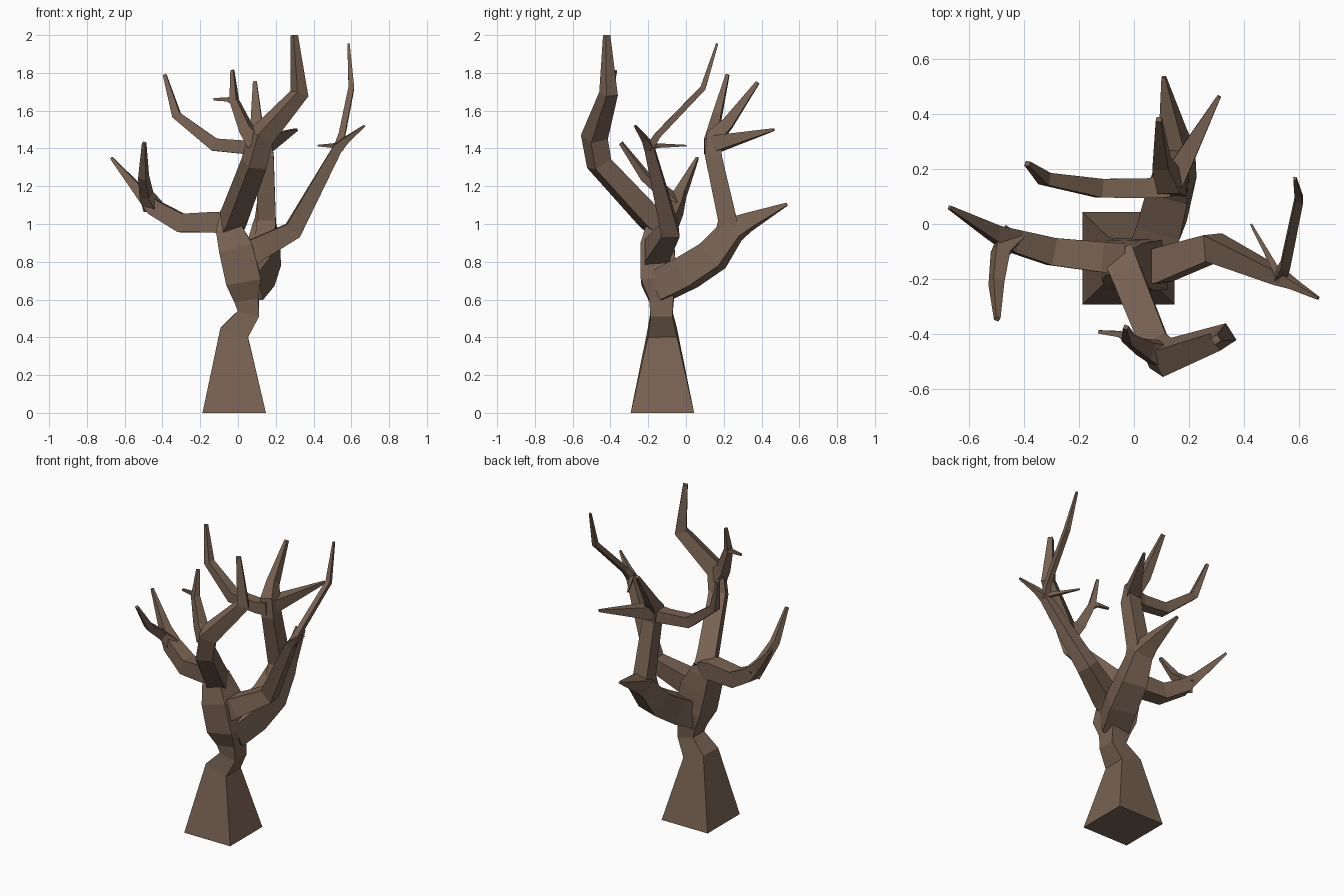
import bpy, bmesh
from mathutils import Vector

bark = bpy.data.materials.new("brown bark")
bark.diffuse_color = (0.188, 0.122, 0.084, 1)


def limb(name, *pts):
    """Tapered square tube through (x, y, z, half_width) points."""
    p = [Vector(q[:3]) for q in pts]
    seg = [(b - a).normalized() for a, b in zip(p, p[1:])]
    dirs = [seg[0]] + [(a + b).normalized() for a, b in zip(seg, seg[1:])] + [seg[-1]]
    ref = Vector((1, 0, 0)) if abs(dirs[0].z) > 0.8 else Vector((0, 0, 1))
    u = (ref - dirs[0] * ref.dot(dirs[0])).normalized()
    bm = bmesh.new()
    rings = []
    for i, d in enumerate(dirs):
        if i:
            u = dirs[i - 1].rotation_difference(d) @ u
        v = d.cross(u)
        r = pts[i][3]
        rings.append([bm.verts.new(p[i] + (u * a + v * b) * r)
                      for a, b in ((-1, -1), (1, -1), (1, 1), (-1, 1))])
    for a, b in zip(rings, rings[1:]):
        for k in range(4):
            n = (k + 1) % 4
            bm.faces.new((a[k], a[n], b[n], b[k]))
    bm.faces.new(rings[0][::-1])
    bm.faces.new(rings[-1])
    bmesh.ops.recalc_face_normals(bm, faces=bm.faces)
    me = bpy.data.meshes.new(name)
    bm.to_mesh(me)
    bm.free()
    me.materials.append(bark)
    ob = bpy.data.objects.new(name, me)
    bpy.context.collection.objects.link(ob)


# Trunk, flared at the foot, pinched, then swelling to the forks
limb("trunk", (-.02, -.125, 0, .168), (-.02, -.125, .425, .077), (.055, -.13, .525, .058),
     (.045, -.13, .6, .065), (.03, -.145, .7, .093), (-.01, -.15, .87, .09),
     (-.045, -.14, .97, .07), (-.05, -.135, 1.03, .05))

# Left limb and its forward twig
limb("left_limb", (-.05, -.125, .99, .055), (-.12, -.12, 1.01, .055), (-.3, -.1, 1.005, .05),
     (-.44, -.06, 1.085, .042), (-.51, -.03, 1.16, .028), (-.67, .06, 1.35, .007))
limb("left_twig", (-.45, -.05, 1.09, .04), (-.485, -.1, 1.155, .028),
     (-.5, -.215, 1.25, .022), (-.497, -.345, 1.43, .009))

# Front limb, the tallest
limb("front_limb", (-.05, -.13, .98, .06), (-.02, -.2, 1.04, .056), (.085, -.46, 1.32, .052),
     (.12, -.485, 1.46, .052), (.325, -.41, 1.69, .036), (.298, -.42, 2.0, .014))
limb("front_twig", (.1, -.475, 1.43, .045), (.045, -.455, 1.5, .032),
     (-.02, -.415, 1.655, .02), (-.03, -.375, 1.815, .008))
limb("front_twig_spur", (-.01, -.42, 1.645, .02), (-.055, -.4, 1.66, .011),
     (-.13, -.392, 1.66, .006))

# Right limb and its twigs
limb("right_limb", (-.01, -.16, .8, .075), (.1, -.15, .865, .062), (.29, -.085, .965, .048),
     (.53, -.195, 1.405, .026), (.58, -.22, 1.45, .016), (.67, -.27, 1.52, .005))
limb("right_tall_twig", (.53, -.195, 1.4, .022), (.55, -.15, 1.47, .017),
     (.6, .09, 1.72, .015), (.585, .165, 1.955, .006))
limb("right_spur", (.54, -.2, 1.41, .022), (.51, -.155, 1.415, .012), (.425, 0, 1.415, .004))

# Back limb ending in a spike
limb("back_limb", (.045, -.14, .67, .08), (.1, 0, .74, .082), (.135, .14, .83, .078),
     (.15, .25, .97, .06), (.14, .33, 1.01, .042), (.108, .535, 1.105, .007))
# Upright rising from the back limb, with its crown
limb("back_upright", (.145, .2, .91, .055), (.15, .22, 1.02, .05), (.145, .145, 1.36, .044),
     (.13, .15, 1.46, .043), (.1, .22, 1.53, .03), (.09, .38, 1.75, .01))
limb("back_spike", (.13, .14, 1.42, .045), (.175, .22, 1.44, .036), (.31, .465, 1.5, .007))
limb("back_left_branch", (.13, .14, 1.41, .042), (.05, .13, 1.405, .036),
     (-.125, .13, 1.42, .034), (-.325, .165, 1.575, .023), (-.388, .22, 1.79, .009))
